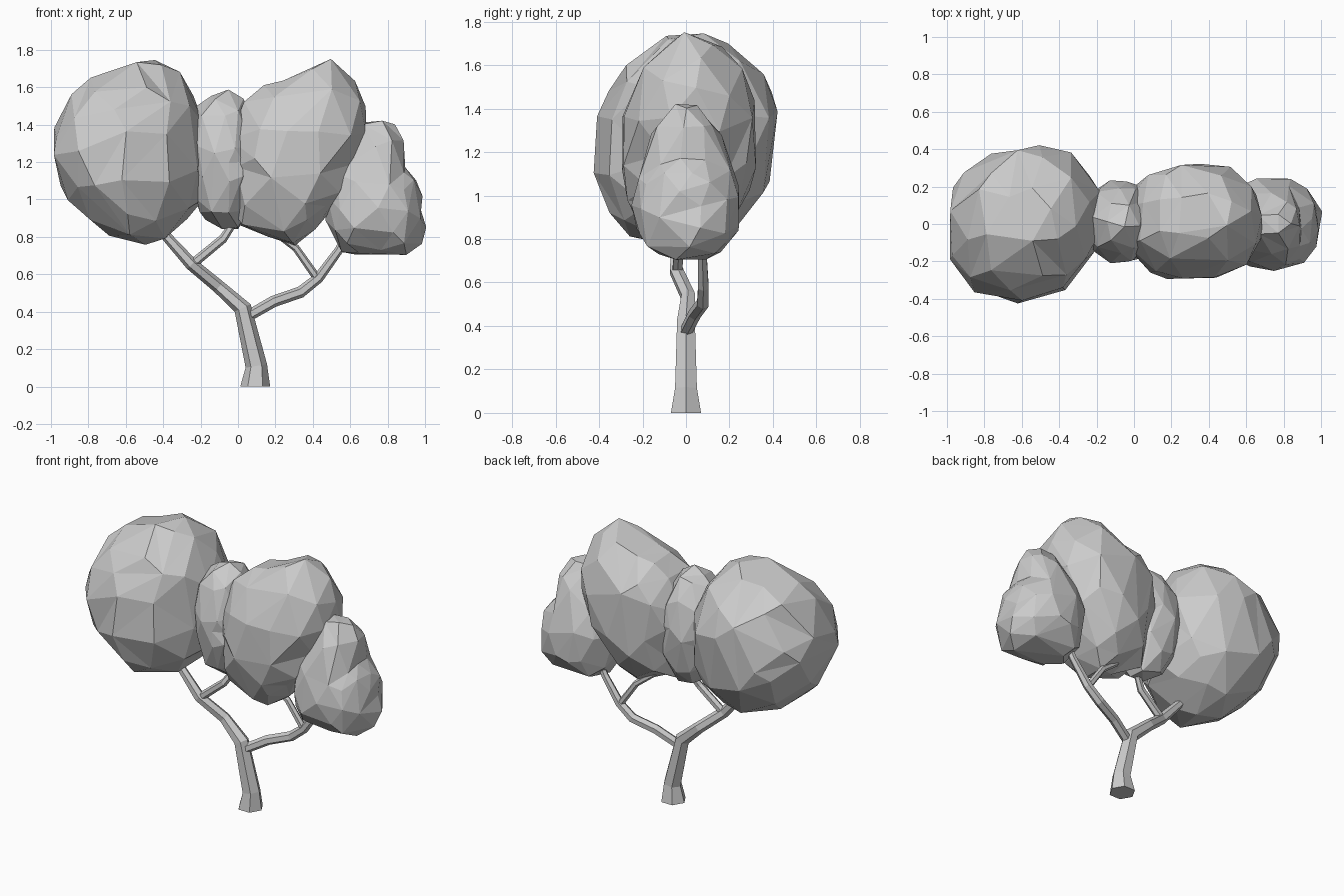
import bpy, bmesh, math, random
from mathutils import Vector

if "Cube" in bpy.data.objects:
    bpy.data.objects.remove(bpy.data.objects["Cube"])

random.seed(7)


def limb(bm, path, sides=6):
    """Faceted tapering tube through (x, y, z, radius) points."""
    pts = [Vector(p[:3]) for p in path]
    rings = []
    for i, p in enumerate(pts):
        d = (pts[min(i + 1, len(pts) - 1)] - pts[max(i - 1, 0)]).normalized()
        if i == 0 and p.z == 0:
            d = Vector((0, 0, 1))          # flat foot on the ground
        u = Vector((0, 1, 0)).cross(d).normalized()
        v = d.cross(u)
        r = path[i][3]
        rings.append([bm.verts.new(p + r * (math.cos(a) * u + math.sin(a) * v))
                      for a in (math.tau * k / sides for k in range(sides))])
    for a, b in zip(rings, rings[1:]):
        for k in range(sides):
            n = (k + 1) % sides
            bm.faces.new((a[k], a[n], b[n], b[k]))
    bm.faces.new(rings[0][::-1])
    bm.faces.new(rings[-1])


def add_object(name, bm):
    bmesh.ops.recalc_face_normals(bm, faces=bm.faces)
    mesh = bpy.data.meshes.new(name)
    bm.to_mesh(mesh)
    bm.free()
    ob = bpy.data.objects.new(name, mesh)
    bpy.context.collection.objects.link(ob)
    return ob


def leaf_clump(name, centre, outline, y0, y1, lean=(0, 0), taper=0, full=.93):
    """Faceted blob whose front silhouette follows the outline (x, z).
    lean shifts y along x and z, taper narrows the depth towards the top."""
    cx, cz = centre
    polar = sorted((math.atan2(z - cz, x - cx), math.hypot(x - cx, z - cz))
                   for x, z in outline)
    polar = ([(polar[-1][0] - math.tau, polar[-1][1])] + polar
             + [(polar[0][0] + math.tau, polar[0][1])])

    def radius(a):
        for (a0, r0), (a1, r1) in zip(polar, polar[1:]):
            if a0 <= a <= a1:
                return r0 + (r1 - r0) * (a - a0) / max(a1 - a0, 1e-6)

    bm = bmesh.new()
    bmesh.ops.create_icosphere(bm, subdivisions=3, radius=1)
    for v in bm.verts:
        rho = math.hypot(v.co.x, v.co.z)
        a = math.atan2(v.co.z, v.co.x)
        j = 1 + random.uniform(-0.035, 0.03)
        r = radius(a) * rho ** full * j
        dx, dz = r * math.cos(a), r * math.sin(a)
        y = math.copysign(abs(v.co.y) ** full, v.co.y) * j
        y *= (y1 - y0) / 2 * (1 - taper * dz)
        v.co = (cx + dx, (y0 + y1) / 2 + y + lean[0] * dx + lean[1] * dz, cz + dz)
    ob = add_object(name, bm)
    dec = ob.modifiers.new("facets", 'DECIMATE')
    dec.ratio = 0.36


# Trunk continuing into the left limb
bm = bmesh.new()
limb(bm, [(.092, 0, 0, .08), (.098, 0, .11, .058), (.025, 0, .42, .047),
          (-.105, .01, .535, .036), (-.25, -.045, .655, .034),
          (-.38, -.04, .80, .027), (-.45, -.03, .90, .02)])
add_object("trunk", bm)

# Right limb and the two inner forks
branches = {
    "right_branch": [(.05, .0, .375, .03), (.19, .04, .455, .031),
                     (.335, .078, .505, .031), (.43, .08, .58, .028),
                     (.54, .075, .73, .023), (.6, .07, .85, .018)],
    "right_fork": [(.43, .08, .57, .022), (.31, .075, .74, .02),
                   (.19, .06, .83, .018), (.17, .06, .92, .015)],
    "left_fork": [(-.25, -.04, .65, .026), (-.08, -.03, .79, .024),
                  (-.04, -.01, .85, .021), (-.03, 0, .93, .016)],
}
for name, path in branches.items():
    bm = bmesh.new()
    limb(bm, path)
    add_object(name, bm)

# Foliage
leaf_clump("left_foliage", (-.6, 1.25),
           [(-1.01, 1.28), (-.92, 1.5), (-.77, 1.67), (-.64, 1.68), (-.55, 1.74),
            (-.4, 1.73), (-.22, 1.53), (-.19, 1.24), (-.2, .98), (-.29, .87),
            (-.48, .75), (-.64, .79), (-.86, .96), (-.98, 1.15)],
           -.415, .42, lean=(.08, .05))
leaf_clump("centre_foliage", (-.07, 1.2),
           [(-.23, 1.48), (-.16, 1.55), (-.07, 1.58), (.02, 1.55), (.07, 1.4),
            (.09, 1.2), (.07, .97), (.02, .85), (-.08, .83), (-.18, .89),
            (-.24, 1.1), (-.25, 1.3)], -.205, .23)
leaf_clump("right_foliage", (.33, 1.22),
           [(-.01, 1.08), (.0, 1.48), (.10, 1.62), (.22, 1.62), (.51, 1.74),
            (.61, 1.63), (.69, 1.51), (.69, 1.41), (.63, 1.2), (.49, .95),
            (.31, .755), (.14, .82), (.01, .85)], -.31, .325, lean=(0, .05))
leaf_clump("far_right_foliage", (.74, 1.02),
           [(.59, 1.26), (.67, 1.42), (.75, 1.43), (.83, 1.4), (.885, 1.31),
            (.885, 1.17), (.96, 1.09), (.985, .95), (1.0, .81), (.92, .71),
            (.74, .71), (.57, .715), (.47, .95)], -.24, .245, taper=.6)
